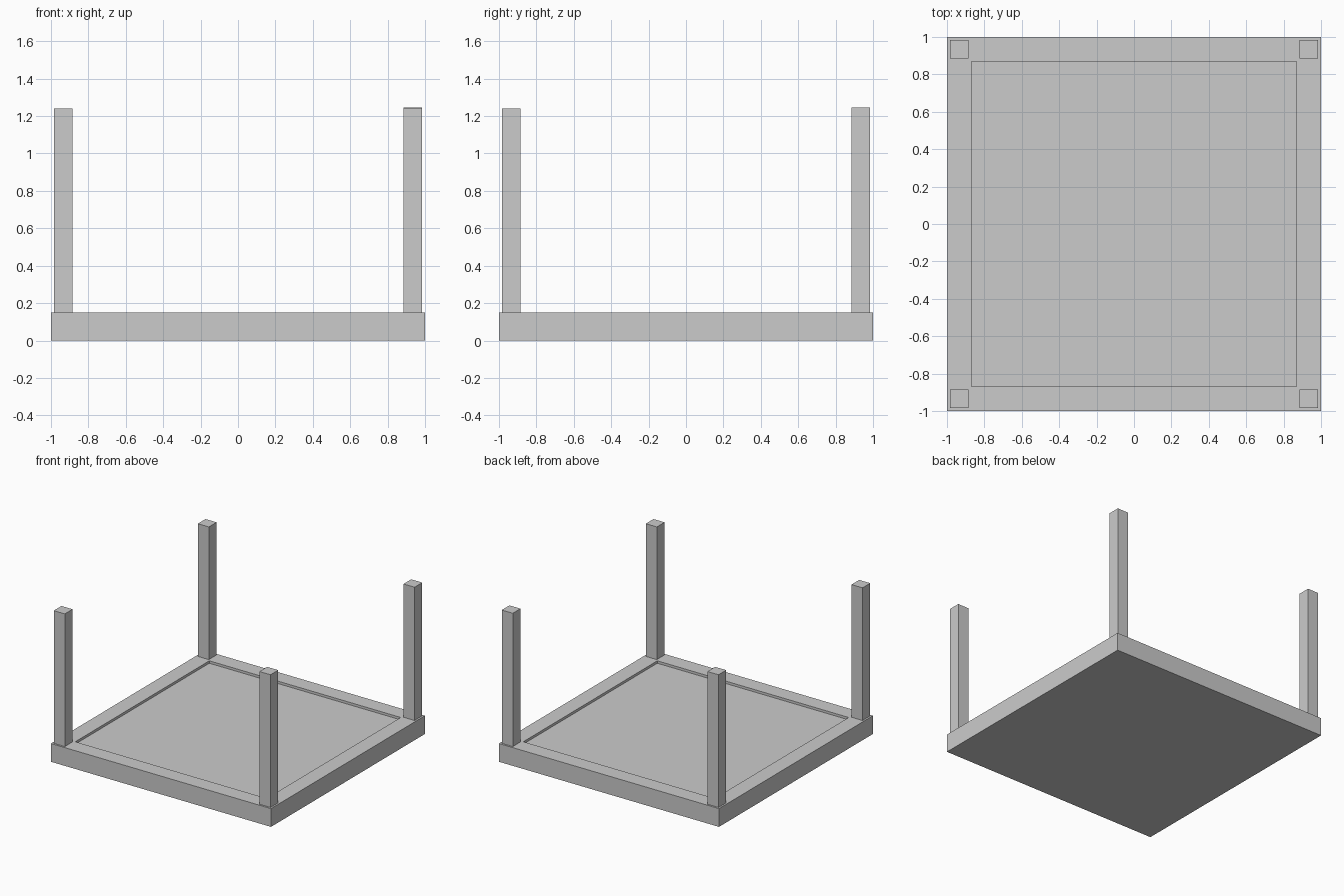
import bpy, bmesh

if "Cube" in bpy.data.objects:
    bpy.data.objects.remove(bpy.data.objects["Cube"])

TOP = 0.15       # height of the frame rim
FLOOR = 0.13     # floor of the shallow recess
INSET = 0.13     # width of the rim
LEG = 0.10       # leg thickness
LEG_POS = 0.935  # leg centre


def finish(name, bm):
    bmesh.ops.recalc_face_normals(bm, faces=bm.faces)
    mesh = bpy.data.meshes.new(name)
    bm.to_mesh(mesh)
    bm.free()
    obj = bpy.data.objects.new(name, mesh)
    bpy.context.collection.objects.link(obj)
    return obj


def box_mesh(center, size):
    bm = bmesh.new()
    bmesh.ops.create_cube(bm, size=1)
    bmesh.ops.scale(bm, vec=size, verts=bm.verts)
    bmesh.ops.translate(bm, vec=center, verts=bm.verts)
    bm.normal_update()
    return bm


# Upturned table top: slab with a slightly sunken panel inside a rim
bm = box_mesh((0, 0, TOP / 2), (2, 2, TOP))
panel = max(bm.faces, key=lambda f: f.calc_center_median().z)
bmesh.ops.inset_region(bm, faces=[panel], thickness=INSET, use_even_offset=True)
sunk = bmesh.ops.extrude_discrete_faces(bm, faces=[panel])["faces"][0]
bmesh.ops.translate(bm, vec=(0, 0, FLOOR - TOP), verts=sunk.verts)
finish("table_top", bm)

# Four square legs standing on the rim corners
for sx, side in ((-1, "left"), (1, "right")):
    for sy, end in ((-1, "front"), (1, "back")):
        top = 1.245 if sx > 0 and sy > 0 else 1.24
        finish(f"{end}_{side}_leg",
               box_mesh((sx * LEG_POS, sy * LEG_POS, (top + TOP) / 2),
                        (LEG, LEG, top - TOP)))
